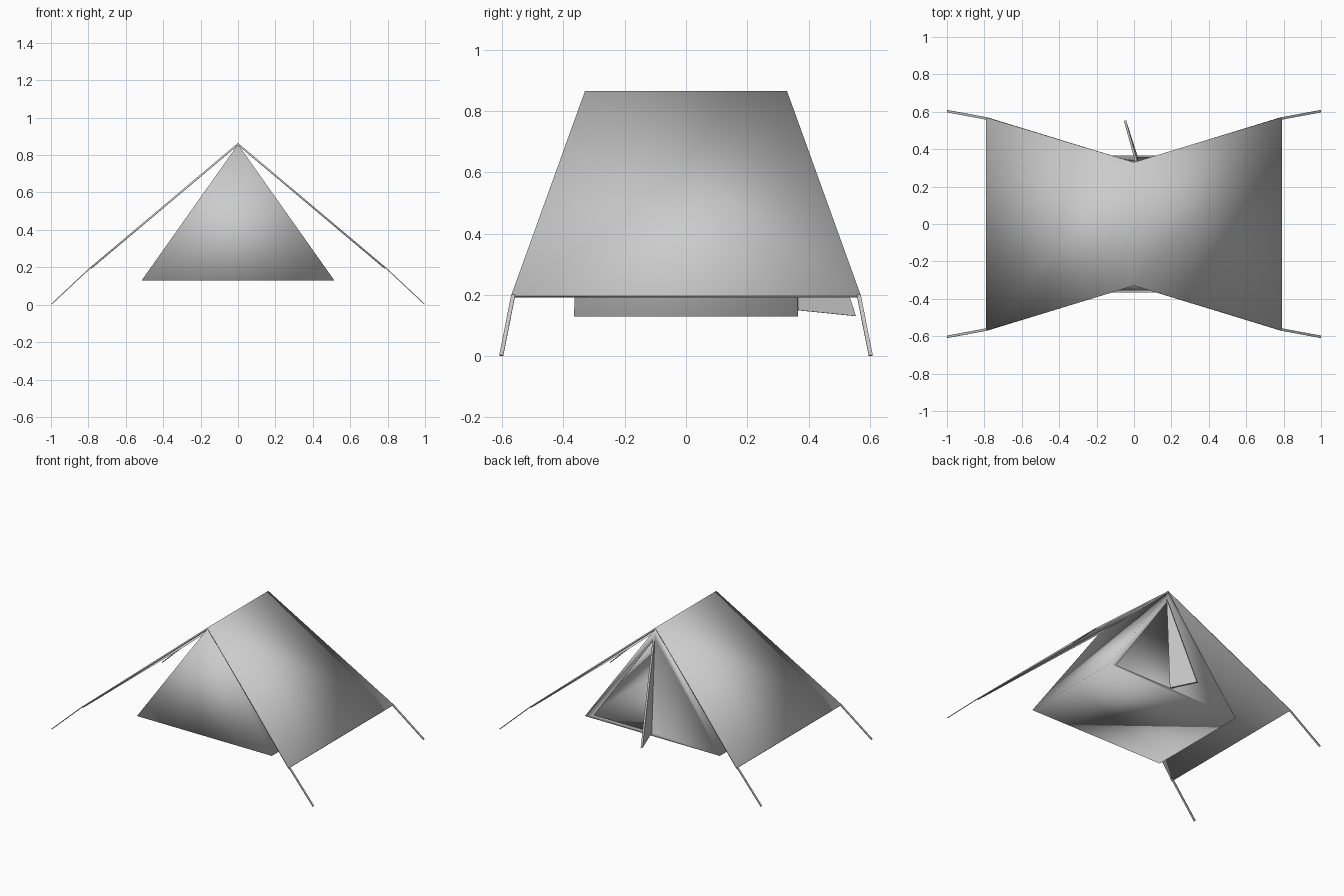
import bpy, bmesh
from mathutils import Vector

if "Cube" in bpy.data.objects:
    bpy.data.objects.remove(bpy.data.objects["Cube"])


def sheet(name, verts, faces, thick, offset=-1, recalc=False, smooth=True):
    """Fabric panel made from a few points, given thickness."""
    me = bpy.data.meshes.new(name)
    me.from_pydata(verts, [], faces)
    if recalc:
        bm = bmesh.new()
        bm.from_mesh(me)
        bmesh.ops.recalc_face_normals(bm, faces=bm.faces)
        bm.to_mesh(me)
        bm.free()
    ob = bpy.data.objects.new(name, me)
    bpy.context.collection.objects.link(ob)
    for p in me.polygons:
        p.use_smooth = smooth
    mod = ob.modifiers.new("thickness", 'SOLIDIFY')
    mod.thickness = thick
    mod.offset = offset
    mod.use_even_offset = True
    return ob


# Outer fly sheet: two slopes flaring outwards from the ridge
RIDGE, EAVE = (0.33, 0.865), (0.57, 0.2)
sheet("fly_sheet",
      [(-0.79, -EAVE[0], EAVE[1]), (0, -RIDGE[0], RIDGE[1]), (0.79, -EAVE[0], EAVE[1]),
       (-0.79, EAVE[0], EAVE[1]), (0, RIDGE[0], RIDGE[1]), (0.79, EAVE[0], EAVE[1])],
      [(0, 1, 4, 3), (1, 2, 5, 4)], 0.01)


# Inner tent: closed prism whose back wall has a half-width doorway
BASE, APEX = 0.13, 0.857


def wall_y(z):
    return 0.366 - 0.035 * (z - BASE) / (APEX - BASE)


front = [(x, -wall_y(z), z) for x, z in ((-0.515, BASE), (0.515, BASE), (0, APEX))]
back = [(x, wall_y(z), z) for x, z in ((-0.515, BASE), (0.515, BASE), (0, APEX),
                                       (0.005, 0.79), (0.005, 0.152), (0.45, 0.152))]
sheet("inner_tent", front + back,
      [(0, 1, 2),                                   # front wall
       (0, 3, 4, 1), (1, 4, 5, 2), (2, 5, 3, 0),    # floor and slopes
       (3, 5, 6, 7), (3, 7, 8, 4), (4, 8, 6, 5)],   # back wall around doorway
      0.01, recalc=True)

# Door flap swung open from the centre line
sheet("door_flap",
      [(0.012, wall_y(0.8), 0.8), (0.012, wall_y(0.15), 0.15), (-0.048, 0.553, 0.131)],
      [(0, 1, 2)], 0.012, offset=0, smooth=False)

# Four flat guy straps from the fly corners to the ground
for sx, side in ((-1, "left"), (1, "right")):
    for sy, end in ((-1, "front"), (1, "back")):
        a = Vector((sx * 0.788, sy * 0.564, 0.199))
        b = Vector((sx * 0.998, sy * 0.603, 0.002))
        w = Vector((0, 0.0065, 0))
        sheet(f"guy_strap_{end}_{side}", [a - w, b - w, b + w, a + w],
              [(0, 1, 2, 3)], 0.005, offset=0, smooth=False)
